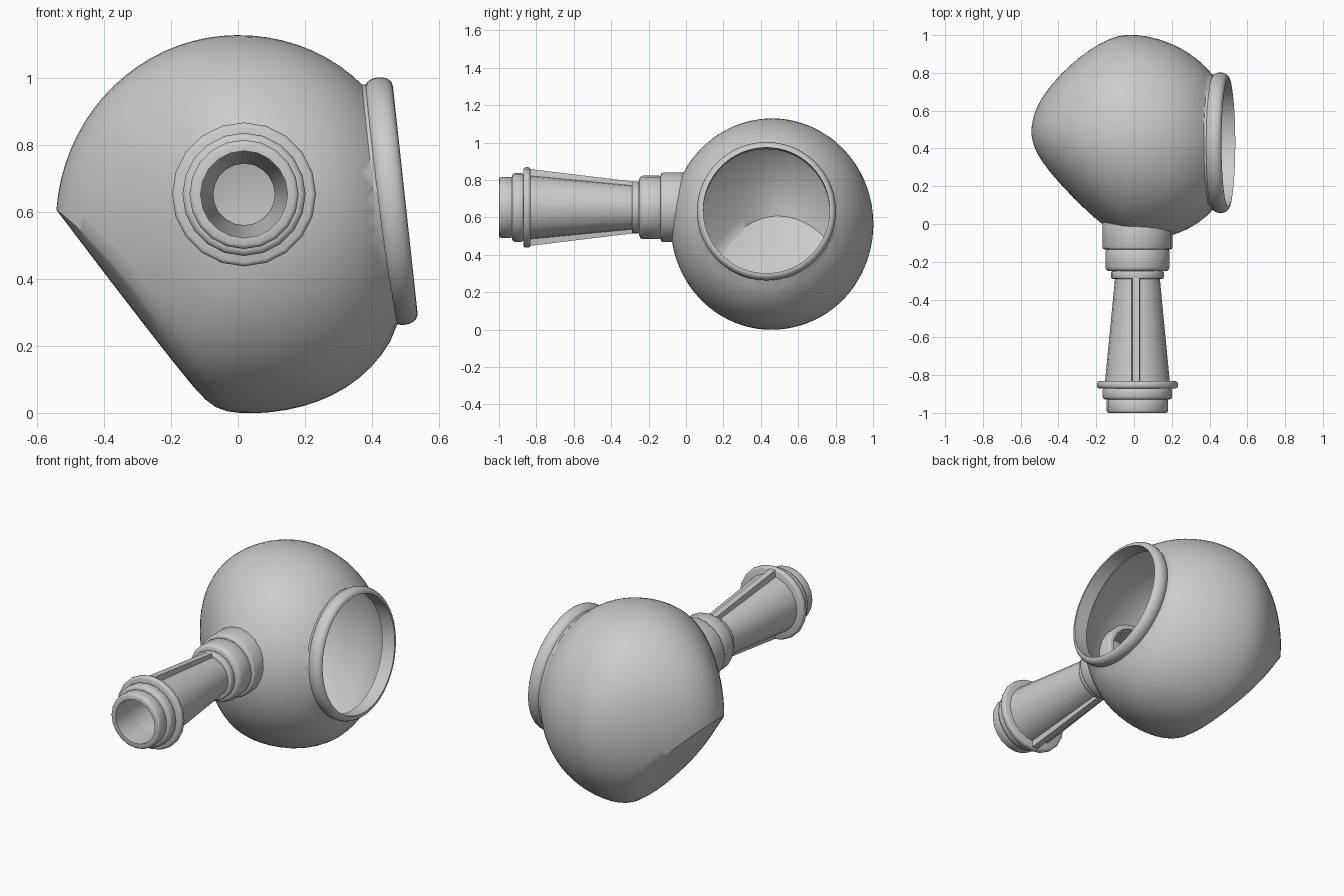
import bpy, bmesh, math
from mathutils import Vector, Matrix

if "Cube" in bpy.data.objects:
    bpy.data.objects.remove(bpy.data.objects["Cube"])


def finish(bm, name, angle):
    bmesh.ops.recalc_face_normals(bm, faces=bm.faces)
    me = bpy.data.meshes.new(name)
    bm.to_mesh(me)
    bm.free()
    ob = bpy.data.objects.new(name, me)
    bpy.context.collection.objects.link(ob)
    bpy.ops.object.select_all(action='DESELECT')
    bpy.context.view_layer.objects.active = ob
    ob.select_set(True)
    if angle:
        bpy.ops.object.shade_smooth_by_angle(angle=math.radians(angle))
    return ob


def lathe(name, profile, origin, axis, sides, angle):
    """Revolve a closed loop of (distance along axis, radius) points."""
    rot = Vector(axis).to_track_quat('Z', 'Y').to_matrix().to_4x4()
    m = Matrix.Translation(origin) @ rot
    bm = bmesh.new()
    rings = []
    for t, r in profile:
        rings.append([bm.verts.new(m @ Vector((r * math.cos(2 * math.pi * i / sides),
                                               r * math.sin(2 * math.pi * i / sides), t)))
                      for i in range(sides)])
    n = len(rings)
    for k in range(n):
        a, b = rings[k], rings[(k + 1) % n]
        for i in range(sides):
            j = (i + 1) % sides
            bm.faces.new((a[i], a[j], b[j], b[i]))
    return finish(bm, name, angle)


HX, HZ = 0.018, 0.653                      # handle axis
C = Vector((0, 0.46, 0.565))               # body centre
R = 0.564
cut = Vector((-0.784, 0, -0.621)).normalized()
mouth = Vector((0.994, 0, 0.108)).normalized()
M = Vector((0.458, 0.43, 0.633))           # mouth centre

# Body: ball flattened at the lower left, drawn to a blunt nose towards -x
bm = bmesh.new()
rot = cut.to_track_quat('Z', 'Y').to_matrix().to_4x4()
bmesh.ops.create_uvsphere(bm, u_segments=72, v_segments=38, radius=R, matrix=rot)
D = R * math.cos(9 * math.pi / 38)
for v in bm.verts:
    p = v.co.copy()
    s = p.dot(cut)
    k = 0.05 * min(1, max(0, (-p.z - 0.1) / 0.4))      # softer edge at the bottom
    p += cut * (0.5 * (s + D - math.sqrt((s - D) ** 2 + k * k)) - s)
    y = p.y * 0.96
    if p.x < 0:                                        # fuller at the back
        pinch, pull = (0.5, 0.65) if p.y > 0 else (0.8, 0.95)
        y = y * (1 - pinch * p.x ** 2) - 0.05 * p.x
        p.x *= 0.965 * (1 - pull * p.y ** 2)
    else:
        y -= 0.03 * p.x / 0.45
        xn, zn = p.x / R, p.z / R                      # slight lower right bulge
        g = 1 - 0.06 * xn ** 4 + (0.17 * xn * xn * zn * zn if zn < 0 else 0)
        p.x *= g
        p.z *= g
    if p.z < 0:
        p.z *= 1.012
    v.co = C + Vector((p.x, y, p.z))
# Mouth opening, its edge drawn in to the rim circle
bmesh.ops.bisect_plane(bm, geom=bm.verts[:] + bm.edges[:] + bm.faces[:],
                       plane_co=M - mouth * 0.05, plane_no=mouth, clear_outer=True)
edge = [e for e in bm.edges if e.is_boundary]
new = bmesh.ops.extrude_edge_only(bm, edges=edge)['geom']
for v in new:
    if isinstance(v, bmesh.types.BMVert):
        q = v.co - M
        q -= mouth * q.dot(mouth)
        v.co = M - mouth * 0.012 + q.normalized() * 0.35
# Hole under the handle collar
hole = [f for f in bm.faces if f.calc_center_median().y < 0.2 and
        math.hypot(f.calc_center_median().x - HX, f.calc_center_median().z - HZ) < 0.15]
bmesh.ops.delete(bm, geom=hole, context='FACES')
finish(bm, "body", 38)

# Half-round rim around the mouth
rim = [(0.042 * math.cos(math.pi * i / 10), 0.338 + 0.034 * math.sin(math.pi * i / 10) ** 0.8)
       for i in range(10)] + [(-0.042, 0.338)]
lathe("mouth_rim", rim, M, mouth, 64, 50)

# Handle parts, all turned about the y direction
base = (HX, 0, HZ)
ax = (0, 1, 0)


def collar(name, y0, y1, r, inner, b=0.012):
    lathe(name, [(y0, inner), (y0, r - b), (y0 + b * 0.3, r - b * 0.3), (y0 + b, r),
                 (y1 - b, r), (y1 - b * 0.3, r - b * 0.3), (y1, r - b), (y1, inner)],
          base, ax, 20, 50)


collar("inner_collar", -0.135, 0.03, 0.186, 0.155)
collar("middle_collar", -0.25, -0.125, 0.17, 0.092, 0.02)
collar("neck_ring", -0.29, -0.25, 0.14, 0.092, 0.008)
collar("flange", -0.87, -0.832, 0.215, 0.13, 0.012)
collar("outer_collar", -0.93, -0.865, 0.184, 0.13, 0.016)
collar("end_sleeve", -1.0, -0.925, 0.163, 0.13)
lathe("handle_cone", [(-0.84, 0.172), (-0.28, 0.118), (-0.28, 0.092), (-0.84, 0.13)],
      base, ax, 20, 25)

# Ribs above and below the cone
for name, s in (("top_rib", 1), ("bottom_rib", -1)):
    bm = bmesh.new()
    ends = []
    for y, r0, r1 in ((-0.84, 0.15, 0.206), (-0.28, 0.1, 0.138)):
        ends.append([bm.verts.new((HX - 0.008 + x, y, HZ + s * r)) for x, r in
                     ((-0.024, r0), (0.024, r0), (0.018, r1), (-0.018, r1))])
    a, b = ends
    for i in range(4):
        j = (i + 1) % 4
        bm.faces.new((a[i], a[j], b[j], b[i]))
    bm.faces.new(a)
    bm.faces.new(b)
    finish(bm, name, 0)
